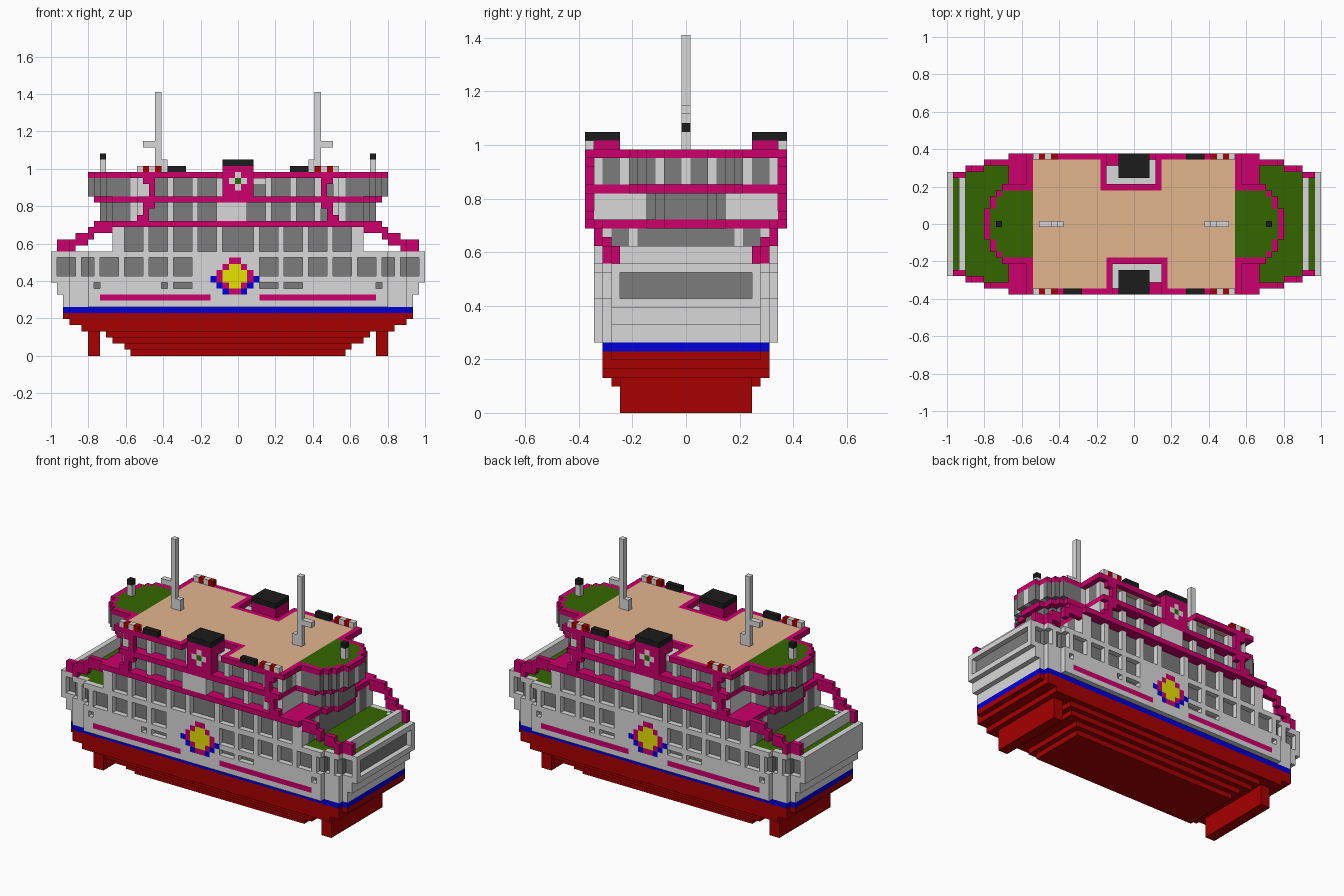
import bpy, bmesh

if "Cube" in bpy.data.objects:
    bpy.data.objects.remove(bpy.data.objects["Cube"])

V = 2 / 61            # size of one block
PALETTE = {
    'red': (168, 0, 0), 'blue': (0, 0, 218), 'white': (217, 217, 217),
    'grey': (124, 124, 124), 'magenta': (204, 0, 108), 'green': (52, 102, 0),
    'tan': (226, 182, 141), 'black': (28, 28, 28), 'yellow': (230, 226, 0)}
NAMES = list(PALETTE)
GRID = {}             # (x, y, z) block -> (part, colour)
SIGNS = {'': [(1, 1)], 'x': [(1, 1), (-1, 1)], 'y': [(1, 1), (1, -1)],
         'xy': [(1, 1), (-1, 1), (1, -1), (-1, -1)], 'r': [(1, 1), (-1, -1)]}


def put(part, col, xs, ys, zs, sym=''):
    """Fill an inclusive box of blocks, mirrored by sym ('r' = half turn); no colour carves."""
    for sx, sy in SIGNS[sym]:
        for x in range(xs[0], xs[1] + 1):
            for y in range(ys[0], ys[1] + 1):
                for z in range(zs[0], zs[1] + 1):
                    key = (sx * x, sy * y, z)
                    if col:
                        GRID[key] = (part, col)
                    else:
                        GRID.pop(key, None)


def hull_half(x):
    return 10 if abs(x) <= 24 else 9 if abs(x) <= 27 else 8


def hull_window(x0, x1, z0, z1):
    for x in range(x0, x1 + 1):
        w = hull_half(x)
        put('hull', None, (x, x), (-w, -w), (z0, z1), 'r')
        put('hull_windows', 'grey', (x, x), (1 - w, 1 - w), (z0, z1), 'r')


def round_half(x, reach, steps=(2, 4, 5, 6)):
    d = reach - abs(x)
    return -1 if d < 0 else steps[min(d, 3)]


# Red underwater hull, stepped inwards, with an end fin at each end
for z, (lx, ly) in enumerate([(17, 5), (18, 6), (20, 7), (21, 8), (25, 9), (27, 9), (28, 9)]):
    for x in range(-lx, lx + 1):
        w = ly - (1 if abs(x) > 27 else 0)
        put('lower_hull', 'red', (x, x), (-w, w), (z, z))
put('end_fin', 'red', (23, 24), (-7, 7), (0, 3), 'x')

# Blue waterline
put('waterline', 'blue', (-27, 27), (-9, 9), (7, 7))
put('waterline', 'blue', (28, 28), (-8, 8), (7, 7), 'x')

# White hull with flared ends and green end decks
for z in range(8, 17):
    lx = 28 if z < 10 else 29 if z < 12 else 30
    for x in range(-lx, lx + 1):
        w = hull_half(x)
        put('hull', 'white', (x, x), (-w, w), (z, z))
for x in range(20, 30):
    w = hull_half(x) - 1
    put('end_deck', 'green', (x, x), (-w, w), (16, 16), 'x')
put('end_wall', 'white', (28, 28), (-7, 7), (17, 18), 'x')

# Hull windows and portholes
for a, b in [(-29, -27), (-25, -24), (-22, -20), (-18, -16), (-14, -12), (-10, -8),
             (4, 6), (8, 10), (12, 14), (16, 18), (20, 22), (24, 25), (27, 29)]:
    hull_window(a, b, 13, 15)
for a, b in [(-23, -23), (-12, -12), (-10, -8), (4, 6), (8, 10), (23, 23)]:
    hull_window(a, b, 11, 11)
put('hull', None, (30, 30), (-7, 7), (13, 15))
put('hull_windows', 'grey', (29, 29), (-7, 7), (13, 15))

# Side stripes and the round badge
put('side_stripe', 'magenta', (-22, -5), (-10, -10), (9, 9), 'r')
put('side_stripe', 'magenta', (4, 22), (-10, -10), (9, 9), 'r')
BADGE = ['...MM...', '..MYYM..', '.MYYYYM.', 'BMYYYYMB', '.BMYYMB.', '..BMMB..']
for row, line in enumerate(BADGE):
    for i, c in enumerate(line):
        if c != '.':
            col = {'M': 'magenta', 'Y': 'yellow', 'B': 'blue'}[c]
            put('badge', col, (i - 4, i - 4), (-10, -10), (15 - row, 15 - row), 'r')

# Main saloon: glass wall behind white posts
put('saloon', 'white', (-20, 20), (-8, 8), (17, 20))
put('saloon_glass', 'grey', (-19, 19), (9, 9), (17, 20), 'y')
put('saloon_glass', 'grey', (20, 20), (-8, 8), (17, 20), 'x')
put('saloon_post', 'white', (20, 20), (6, 6), (17, 20), 'xy')
put('saloon_post', 'white', (19, 20), (9, 10), (17, 20), 'xy')
for x in (3, 7, 11, 15):
    put('saloon_post', 'white', (x, x), (10, 10), (17, 20), 'xy')

# Stepped magenta rails down to the ends
for x0, x1, y, z0, z1 in [(28, 29, 8, 17, 18), (27, 27, 9, 17, 18), (25, 26, 9, 18, 19),
                          (24, 24, 10, 19, 20), (21, 23, 10, 20, 21)]:
    put('end_rail', 'magenta', (x0, x1), (y, y), (z0, z1), 'xy')

# Cabin levels: (floor, reach of round end, end profile)
for floor, reach, steps in [(22, 22, (2, 3, 4, 4)), (26, 24, (2, 4, 5, 6))]:
    zs = (floor, floor + 2)
    put('cabin', 'white', (-16, 16), (-8, 8), zs)
    for x in range(-15, 16):
        post = x % 4 == 1
        put('cabin', 'white' if post else 'grey', (x, x), (-9, -9), zs, 'r')
        if post:
            put('cabin_post', 'white', (x, x), (-10, -10), zs, 'r')
    put('bulkhead', 'white', (16, 16), (-10, 10), zs, 'x')
    if floor == 26:
        put('bulkhead', 'grey', (16, 16), (8, 9), zs, 'xy')
    for x in range(17, reach + 1):
        for y in range(-round_half(x, reach, steps), round_half(x, reach, steps) + 1):
            glass = x > 17 and (floor == 22 or abs(y) not in (0, 3))
            put('round_cabin', 'grey' if glass else 'white', (x, x), (y, y), zs, 'x')

# Magenta deck slabs with rounded ends
put('lower_deck', 'magenta', (-20, 20), (-11, 11), (21, 21))
put('middle_deck', 'magenta', (-16, 16), (-11, 11), (25, 25))
for part, z, reach in [('lower_deck', 21, 22), ('middle_deck', 25, 23)]:
    for x in range(17, reach + 1):
        w = round_half(x, reach)
        put(part, 'magenta', (x, x), (-w, w), (z, z), 'x')

# Top deck: tan floor, magenta rim, green round ends
put('top_deck_rim', 'magenta', (-17, 17), (-11, 11), (29, 29))
put('top_deck', 'tan', (-16, 16), (-10, 10), (29, 29))
for x in range(17, 25):
    w = round_half(x, 24)
    inner = min(w - 1, round_half(x + 1, 24))
    put('top_deck_rim', 'magenta', (x, x), (-w, w), (29, 29), 'x')
    if inner > 0 and x < 24:
        put('round_top_deck', 'green', (x, x), (-inner, inner), (29, 29), 'x')

# Notch in the top deck around each funnel
put('top_deck_rim', 'magenta', (-4, 5), (-11, -6), (29, 29), 'r')
put('top_deck_rim', None, (-3, 4), (-11, -7), (29, 29), 'r')
put('notch_floor', 'white', (-3, 4), (-9, -7), (28, 28), 'r')

# Funnel with a white cross, black cap and white panel below
put('funnel', 'magenta', (-2, 2), (-11, -8), (25, 30), 'r')
put('funnel_cap', 'black', (-2, 2), (-11, -8), (31, 31), 'r')
put('funnel_cross', 'white', (-1, 1), (-11, -11), (28, 28), 'r')
put('funnel_cross', 'white', (0, 0), (-11, -11), (27, 29), 'r')
put('funnel_cross', 'green', (0, 0), (-11, -11), (28, 28), 'r')
put('funnel_panel', 'white', (-3, 1), (-11, -10), (22, 24), 'r')

# Magenta promenade end posts
put('promenade_post', 'magenta', (15, 15), (11, 11), (22, 24), 'xy')
put('promenade_post', 'magenta', (16, 16), (11, 11), (22, 22), 'xy')
put('promenade_post', 'magenta', (14, 14), (11, 11), (24, 28), 'xy')
put('promenade_post', 'magenta', (15, 15), (11, 11), (28, 28), 'xy')

# Masts and short end posts
put('mast', 'white', (13, 13), (0, 0), (30, 42), 'x')
put('mast_base', 'white', (12, 12), (0, 0), (30, 31), 'x')
put('mast_arm', 'white', (14, 15), (0, 0), (34, 34), 'x')
put('end_post', 'white', (22, 22), (0, 0), (30, 31), 'x')
put('end_lamp', 'black', (22, 22), (0, 0), (32, 32), 'x')

# Life rafts and lockers on the top rim
for x in range(13, 17):
    put('life_raft', 'red' if x % 2 else 'white', (x, x), (11, 11), (30, 30), 'xy')
put('deck_locker', 'black', (9, 11), (11, 11), (30, 30), 'r')
put('deck_locker', 'black', (9, 11), (-11, -11), (30, 30))

# Materials
mats = []
for name, rgb in PALETTE.items():
    m = bpy.data.materials.new(name)
    lin = [((c / 255 + 0.055) / 1.055) ** 2.4 if c > 10 else c / 255 / 12.92 for c in rgb]
    m.diffuse_color = (*lin, 1)
    m.use_nodes = True
    m.node_tree.nodes["Principled BSDF"].inputs["Base Color"].default_value = m.diffuse_color
    mats.append(m)


def build(part, cells):
    """Skin the exposed block sides with merged rectangles."""
    bm = bmesh.new()
    verts = {}

    def vert(p):
        if p not in verts:
            verts[p] = bm.verts.new(((p[0] - .5) * V, (p[1] - .5) * V, p[2] * V))
        return verts[p]

    def step(c, axis, n=1):
        return tuple(v + n * (i == axis) for i, v in enumerate(c))

    for d in range(3):
        r, t = [a for a in range(3) if a != d]
        for s in (1, -1):
            left = {c: col for c, col in cells.items() if step(c, d, s) not in GRID}
            for c in sorted(left):
                if c not in left:
                    continue
                col, n, m = left[c], 1, 1
                while left.get(step(c, r, n)) == col:
                    n += 1
                while all(left.get(step(step(c, t, m), r, i)) == col for i in range(n)):
                    m += 1
                for j in range(m):
                    for i in range(n):
                        del left[step(step(c, t, j), r, i)]
                base = step(c, d) if s > 0 else c
                quad = [base, step(base, r, n), step(step(base, r, n), t, m), step(base, t, m)]
                if (s > 0) == (d == 1):
                    quad.reverse()
                f = bm.faces.new([vert(p) for p in quad])
                f.material_index = NAMES.index(col)
    used = sorted({f.material_index for f in bm.faces})
    for f in bm.faces:
        f.material_index = used.index(f.material_index)
    me = bpy.data.meshes.new(part)
    bm.to_mesh(me)
    bm.free()
    for i in used:
        me.materials.append(mats[i])
    bpy.context.collection.objects.link(bpy.data.objects.new(part, me))


parts = {}
for cell, (part, col) in GRID.items():
    parts.setdefault(part, {})[cell] = col
for part, cells in parts.items():
    build(part, cells)
